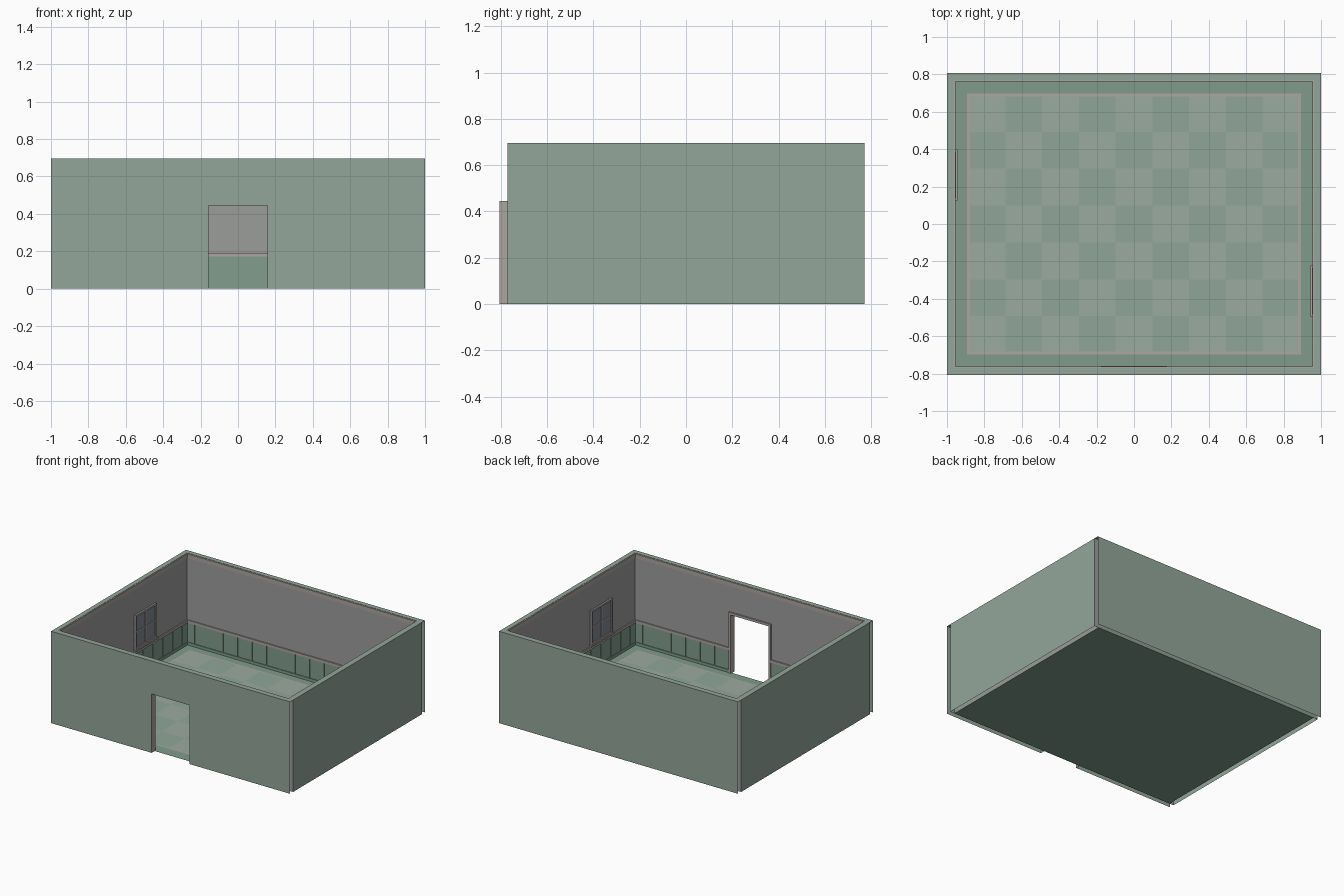
import bpy, bmesh

if "Cube" in bpy.data.objects:
    bpy.data.objects.remove(bpy.data.objects["Cube"])

X, Y, H, T = 1.0, 0.806, 0.695, 0.036      # outer half sizes, height, wall thickness
IX, IY = X - T, Y - T
DW, DH = 0.158, 0.445                      # door half width and height


def mat(name, col):
    m = bpy.data.materials.new(name)
    m.diffuse_color = (*col, 1)
    m.use_nodes = True
    m.node_tree.nodes["Principled BSDF"].inputs["Base Color"].default_value = m.diffuse_color
    return m


GREEN = mat("wall_green", (0.29, 0.38, 0.32))
GREY = mat("plaster_grey", (0.33, 0.34, 0.33))
PANEL = mat("panel_green", (0.22, 0.34, 0.27))
TRIM = mat("trim", (0.42, 0.38, 0.36))
FLOOR = mat("floor_green", (0.21, 0.33, 0.26))
TILE_A = mat("tile_light", (0.33, 0.41, 0.35))
TILE_B = mat("tile_dark", (0.28, 0.38, 0.32))
GLASS = mat("glass", (0.22, 0.25, 0.30))


def make(name, polys, mats):
    """polys: list of (points, material index)"""
    bm = bmesh.new()
    for pts, mi in polys:
        f = bm.faces.new([bm.verts.new(p) for p in pts])
        f.material_index = mi
    bmesh.ops.remove_doubles(bm, verts=bm.verts, dist=1e-5)
    me = bpy.data.meshes.new(name)
    bm.to_mesh(me)
    bm.free()
    for m in mats:
        me.materials.append(m)
    ob = bpy.data.objects.new(name, me)
    bpy.context.collection.objects.link(ob)
    return ob


# wall frames: u runs along the wall, d goes from the inner face into the room
PLACE = {
    "front": lambda u, d, z: (u, -IY + d, z),
    "back": lambda u, d, z: (-u, IY - d, z),
    "left": lambda u, d, z: (-IX + d, -u, z),
    "right": lambda u, d, z: (IX - d, u, z),
}
HALF = {"front": X, "back": X, "left": IY, "right": IY}
INNER = {"front": IX, "back": IX, "left": IY, "right": IY}


def boxes(name, wall, items, material):
    """items: (u0, u1, d0, d1, z0, z1) boxes in wall space joined in one object"""
    bm = bmesh.new()
    for u0, u1, d0, d1, z0, z1 in items:
        g = bmesh.ops.create_cube(bm, size=1)["verts"]
        for v in g:
            v.co = PLACE[wall](u1 if v.co.x > 0 else u0,
                               d1 if v.co.y > 0 else d0,
                               z1 if v.co.z > 0 else z0)
    bmesh.ops.recalc_face_normals(bm, faces=bm.faces)
    me = bpy.data.meshes.new(name)
    bm.to_mesh(me)
    bm.free()
    me.materials.append(material)
    ob = bpy.data.objects.new(name, me)
    bpy.context.collection.objects.link(ob)


for wall, P in PLACE.items():
    h, n = HALF[wall], INNER[wall]
    door = wall == "front"

    # hollow wall shell, open at its ends and underside
    outline = [(-h, 0), (h, 0), (h, H), (-h, H)]
    if door:
        outline = [(-h, 0), (-DW, 0), (-DW, DH), (DW, DH), (DW, 0),
                   (h, 0), (h, H), (-h, H)]
    polys = [([P(u, -T, z) for u, z in outline], 0),
             ([P(u, 0, z) for u, z in reversed(outline)], 1),
             ([P(-h, -T, H), P(h, -T, H), P(h, 0, H), P(-h, 0, H)], 0)]
    make(wall + "_wall", polys, [GREEN, GREY])

    # panelling and mouldings, stopped at the door
    runs = [(-n, -DW - 0.015), (DW + 0.015, n)] if door else [(-n, n)]
    boxes(wall + "_wainscot", wall,
          [(a, b, 0, 0.003, 0.0, 0.175) for a, b in runs], PANEL)
    boxes(wall + "_baseboard", wall,
          [(a, b, 0, 0.009, 0.0, 0.025) for a, b in runs], PANEL)
    boxes(wall + "_chair_rail", wall,
          [(a, b, 0, 0.009, 0.172, 0.192) for a, b in runs], TRIM)
    boxes(wall + "_crown", wall,
          [(-n, n, 0, 0.009, 0.675, H - 0.002), (-n, n, 0, 0.005, 0.66, 0.675)], TRIM)
    count = round(2 * n / 0.12)
    centres = [-n + (i + 0.5) * 2 * n / count for i in range(count)]
    boxes(wall + "_battens", wall,
          [(c - 0.005, c + 0.005, 0, 0.007, 0.025, 0.172) for c in centres
           if not door or abs(c) > DW + 0.03], PANEL)

# door lining and inner casing
F = PLACE["front"]
path = [(-DW, 0), (-DW, DH), (DW, DH), (DW, 0)]
make("door_lining", [([F(a, -T, z0), F(b, -T, z1), F(b, 0, z1), F(a, 0, z0)], 0)
                     for (a, z0), (b, z1) in zip(path, path[1:])], [TRIM])
c = DW + 0.018
boxes("door_casing", "front",
      [(-c, -DW, 0, 0.012, 0, DH), (DW, c, 0, 0.012, 0, DH),
       (-c, c, 0, 0.012, DH, DH + 0.018)], TRIM)

# windows mounted on the inner side walls
for wall, c in (("left", -0.262), ("right", -0.358)):
    w, z0, z1, t = 0.126, 0.205, 0.465, 0.013
    boxes(wall + "_window_pane", wall, [(c - w, c + w, 0, 0.005, z0, z1)], GLASS)
    zm = (z0 + z1) / 2
    boxes(wall + "_window_frame", wall,
          [(c - w, c - w + t, 0, 0.013, z0, z1), (c + w - t, c + w, 0, 0.013, z0, z1),
           (c - w, c + w, 0, 0.013, z1 - t, z1), (c - w, c + w, 0, 0.013, z0, z0 + t),
           (c - 0.004, c + 0.004, 0, 0.010, z0, z1),
           (c - w, c + w, 0, 0.010, zm - 0.004, zm + 0.004)], TRIM)
    boxes(wall + "_window_sill", wall,
          [(c - w - 0.01, c + w + 0.01, 0, 0.019, 0.194, z0)], TRIM)


# floor slab
def rect(x0, x1, y0, y1, z):
    return [(x0, y0, z), (x1, y0, z), (x1, y1, z), (x0, y1, z)]


make("floor", [(rect(-IX, IX, -IY, IY, 0.004), 0),
               (rect(-IX, IX, -IY, IY, 0.0)[::-1], 0)], [FLOOR])

# checkered tiles, nine by seven
NX, NY, TX, TY = 9, 7, 0.885, 0.69
sx, sy = 2 * TX / NX, 2 * TY / NY
make("floor_tiles",
     [(rect(-TX + i * sx, -TX + (i + 1) * sx, -TY + j * sy, -TY + (j + 1) * sy, 0.006),
       (i + j) % 2) for i in range(NX) for j in range(NY)], [TILE_A, TILE_B])

# inlaid strip around the tiles
s, z = 0.014, 0.007
make("floor_inlay",
     [(rect(-TX - s / 2, TX + s / 2, k * TY - s / 2, k * TY + s / 2, z), 0) for k in (-1, 1)] +
     [(rect(k * TX - s / 2, k * TX + s / 2, -TY + s / 2, TY - s / 2, z), 0) for k in (-1, 1)],
     [TRIM])
